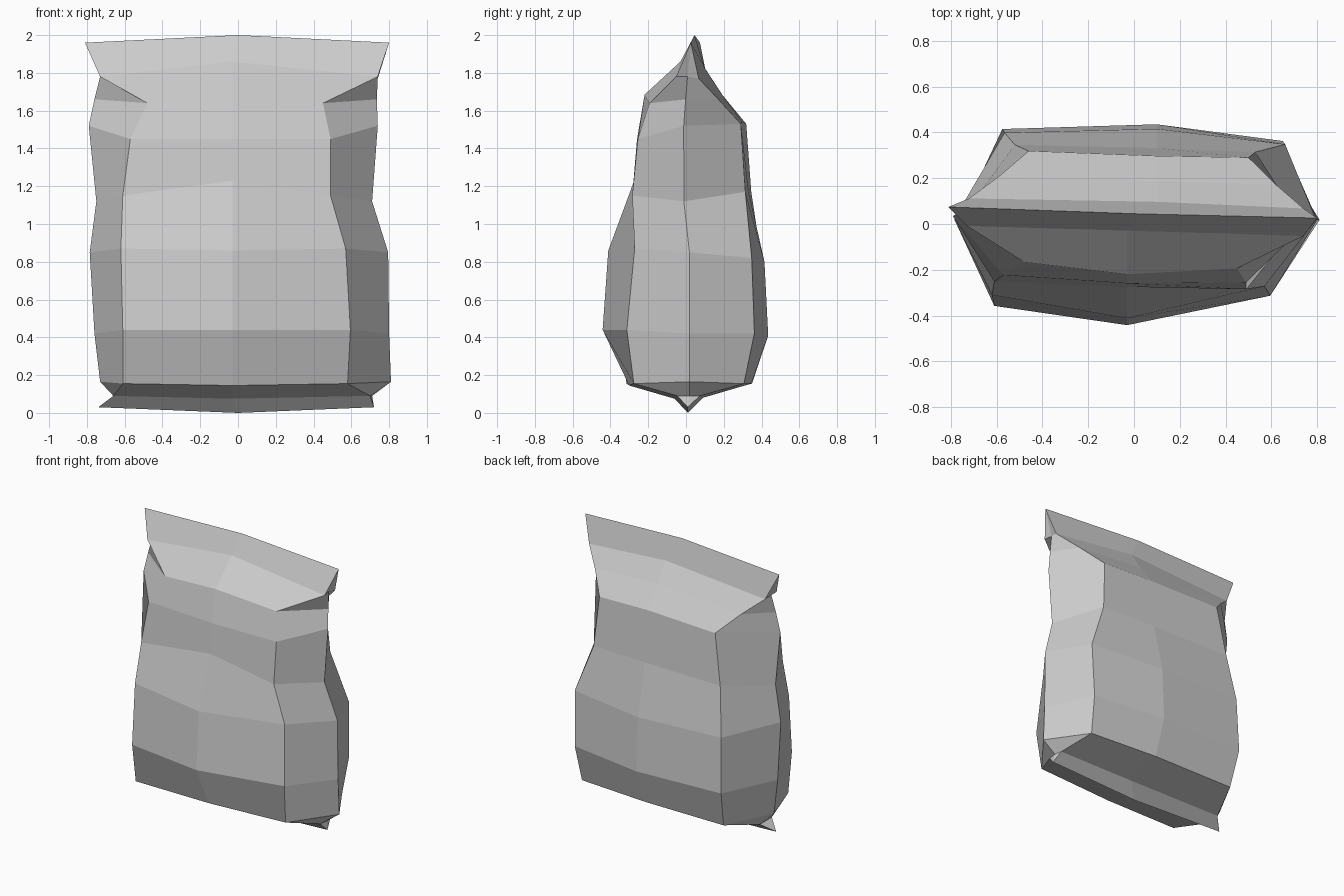
import bpy, bmesh

cube = bpy.data.objects.get("Cube")
if cube:
    bpy.data.objects.remove(cube, do_unlink=True)


def flat_material(name, color):
    mat = bpy.data.materials.new(name)
    mat.use_nodes = True
    mat.diffuse_color = color
    mat.node_tree.nodes["Principled BSDF"].inputs["Base Color"].default_value = color
    return mat


# Panel profiles from top seam to bottom seam:
# height, right edge x, left edge x, edge y, middle y, middle height offset
FRONT = [
    (1.96, -.81, .80, .05, .045, .04),
    (1.78, -.73, .74, -.03, -.03, .08),
    (1.64, -.48, .45, -.18, -.22, .045),
    (1.45, -.57, .49, -.24, -.26, 0),
    (1.15, -.61, .49, -.27, -.275, .08),
    (.87, -.62, .57, -.29, -.41, -.01),
    (.44, -.61, .595, -.335, -.44, 0),
    (.155, -.61, .58, -.295, -.30, -.01),
    (.09, -.66, .70, -.05, -.06, -.015),
    (.03, -.74, .72, .01, .01, -.03),
]
BACK = [
    (1.96, -.81, .80, .05, .045, .04),
    (1.77, -.72, .74, .09, .10, .06),
    (1.66, -.59, .62, .19, .19, .03),
    (1.53, -.46, .50, .305, .30, .01),
    (1.17, -.52, .53, .33, .335, 0),
    (.82, -.565, .66, .375, .42, -.02),
    (.42, -.575, .65, .39, .44, -.01),
    (.155, -.55, .63, .33, .35, 0),
    (.09, -.66, .70, .08, .09, -.01),
    (.03, -.74, .72, .01, .01, -.03),
]
# Gusset folds: height, right x, left x, y
SIDE = [
    (1.96, -.81, .80, .05),
    (1.78, -.73, .73, .03),
    (1.66, -.76, .735, .02),
    (1.52, -.79, .74, .01),
    (1.12, -.75, .71, .01),
    (.85, -.785, .795, .02),
    (.42, -.76, .80, .02),
    (.165, -.73, .81, .02),
    (.09, -.66, .71, .02),
    (.03, -.74, .72, .01),
]


def settle(x, y, z):
    """Twist the upper bag slightly and fatten the lower right side."""
    if z > 1:
        return x, y - .03 * x, z
    return x, y * (1 - .11 * x), z


def ring(front, side, back):
    """Eight points around the bag at one level."""
    zf, fr, fl, fy, fmid, frise = front
    zb, br, bl, by, bmid, brise = back
    zs, sr, sl, sy = side
    seam = fy == by
    fx, bx = (0, 0) if seam else (-.03, .1)
    points = [(fr, fy, zf), (fx, fmid, zf + frise), (fl, fy, zf), (sl, sy, zs),
              (bl, by, zb), (bx, bmid, zb + brise), (br, by, zb), (sr, sy, zs)]
    return [settle(*p) for p in points]


# Loft the bag; the seams weld shut where front and back meet
bm = bmesh.new()
rings = [[bm.verts.new(p) for p in ring(*level)] for level in zip(FRONT, SIDE, BACK)]
for upper, lower in zip(rings, rings[1:]):
    for i in range(len(upper)):
        j = (i + 1) % len(upper)
        bm.faces.new((upper[i], lower[i], lower[j], upper[j]))
bmesh.ops.remove_doubles(bm, verts=bm.verts, dist=.001)
bmesh.ops.recalc_face_normals(bm, faces=bm.faces)

mesh = bpy.data.meshes.new("bag")
bm.to_mesh(mesh)
bm.free()
mesh.materials.append(flat_material("light grey", (.6, .6, .6, 1)))
bag = bpy.data.objects.new("bag", mesh)
bpy.context.collection.objects.link(bag)
